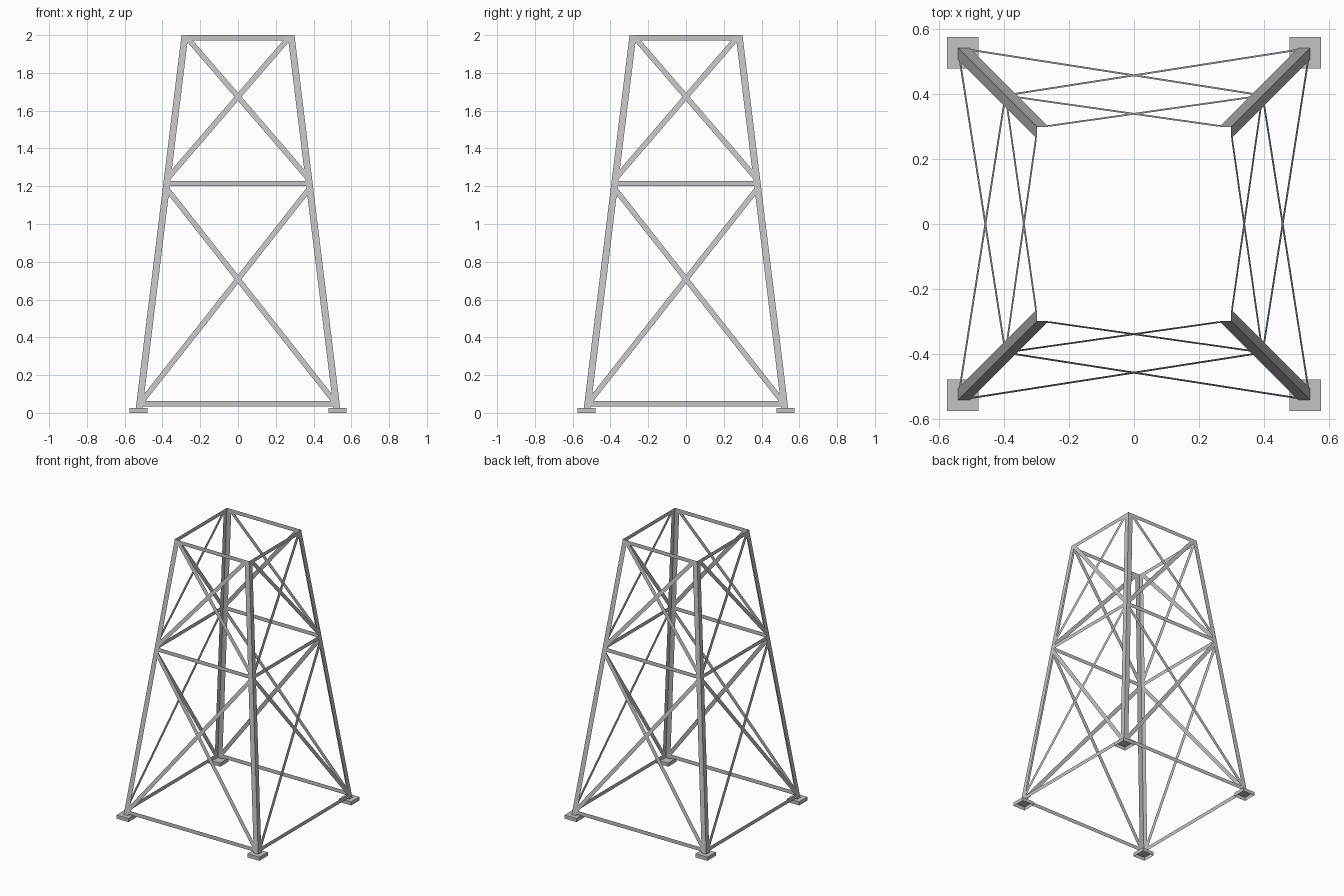
import bpy
import bmesh
from math import pi
from mathutils import Matrix, Vector

cube = bpy.data.objects.get("Cube")
if cube:
    bpy.data.objects.remove(cube, do_unlink=True)

FOOT_TOP, TOP = 0.026, 2.0
BASE_HALF, TOP_HALF = 0.541, 0.299
FLANGE, BAR = 0.036, 0.028

steel = bpy.data.materials.new("grey_steel")
steel.use_nodes = True
grey = (0.55, 0.55, 0.55, 1)
steel.diffuse_color = grey
steel.node_tree.nodes["Principled BSDF"].inputs["Base Color"].default_value = grey


def half(z):
    """Half width of the tapering tower at height z."""
    t = (z - FOOT_TOP) / (TOP - FOOT_TOP)
    return BASE_HALF + (TOP_HALF - BASE_HALF) * t


def add_object(name, bm, turn):
    bm.transform(Matrix.Rotation(turn * pi / 2, 4, "Z"))
    mesh = bpy.data.meshes.new(name)
    bm.to_mesh(mesh)
    bm.free()
    mesh.materials.append(steel)
    obj = bpy.data.objects.new(name, mesh)
    bpy.context.collection.objects.link(obj)


def sheet(bm, points):
    bm.faces.new([bm.verts.new(p) for p in points])


def brace(bm, start, end):
    """Flat strip lying in the sloping front plane, between (x, z) points."""
    a, b = sorted((Vector(start), Vector(end)), key=lambda p: p.x)
    along = (b - a).normalized()
    side = Vector((-along.y, along.x)) * BAR / 2
    corners_2d = (a - side, b - side, b + side, a + side)
    sheet(bm, [(x, -half(z), z) for x, z in corners_2d])


def rail(bm, z):
    """Upright horizontal strip spanning the front."""
    y = -half(z + BAR / 2)
    x = half(z) - FLANGE / 2
    low, high = z - BAR / 2, z + BAR / 2
    sheet(bm, [(-x, y, low), (x, y, low), (x, y, high), (-x, y, high)])


def leg(turn, name):
    """Open angle section with one flange in each adjoining tower side."""
    bm = bmesh.new()
    rows = []
    for z in (FOOT_TOP, TOP):
        h = half(z)
        rows.append([bm.verts.new(p) for p in
                     ((h - FLANGE, -h, z), (h, -h, z), (h, -h + FLANGE, z))])
    low, high = rows
    for i in range(2):
        bm.faces.new((low[i], low[i + 1], high[i + 1], high[i]))
    add_object(name + "_leg", bm, turn)


def foot(turn, name):
    """Shallow cap, open underneath."""
    bm = bmesh.new()
    bmesh.ops.create_cube(bm, size=1)
    bottom = min(bm.faces, key=lambda f: f.calc_center_median().z)
    bmesh.ops.delete(bm, geom=[bottom], context="FACES_ONLY")
    bm.transform(Matrix.Translation((0.527, -0.527, FOOT_TOP / 2))
                 @ Matrix.Diagonal((0.096, 0.096, FOOT_TOP, 1)))
    add_object(name + "_foot", bm, turn)


def side_bracing(turn, name):
    # Horizontal rails
    for label, z in (("bottom", 0.048), ("middle", 1.214), ("top", TOP - BAR / 2)):
        bm = bmesh.new()
        rail(bm, z)
        add_object(f"{name}_{label}_rail", bm, turn)
    # Crossed diagonals
    for label, low, high in (("lower", (0.518, 0.05), (0.378, 1.188)),
                             ("upper", (0.372, 1.242), (0.266, 1.982))):
        bm = bmesh.new()
        for s in (-1, 1):
            brace(bm, (-s * low[0], low[1]), (s * high[0], high[1]))
        add_object(f"{name}_{label}_cross_brace", bm, turn)


corners = ("front_left", "back_left", "back_right", "front_right")
sides = ("front", "left", "back", "right")
for turn in range(4):
    leg(turn, corners[turn])
    foot(turn, corners[turn])
    side_bracing(turn, sides[turn])
